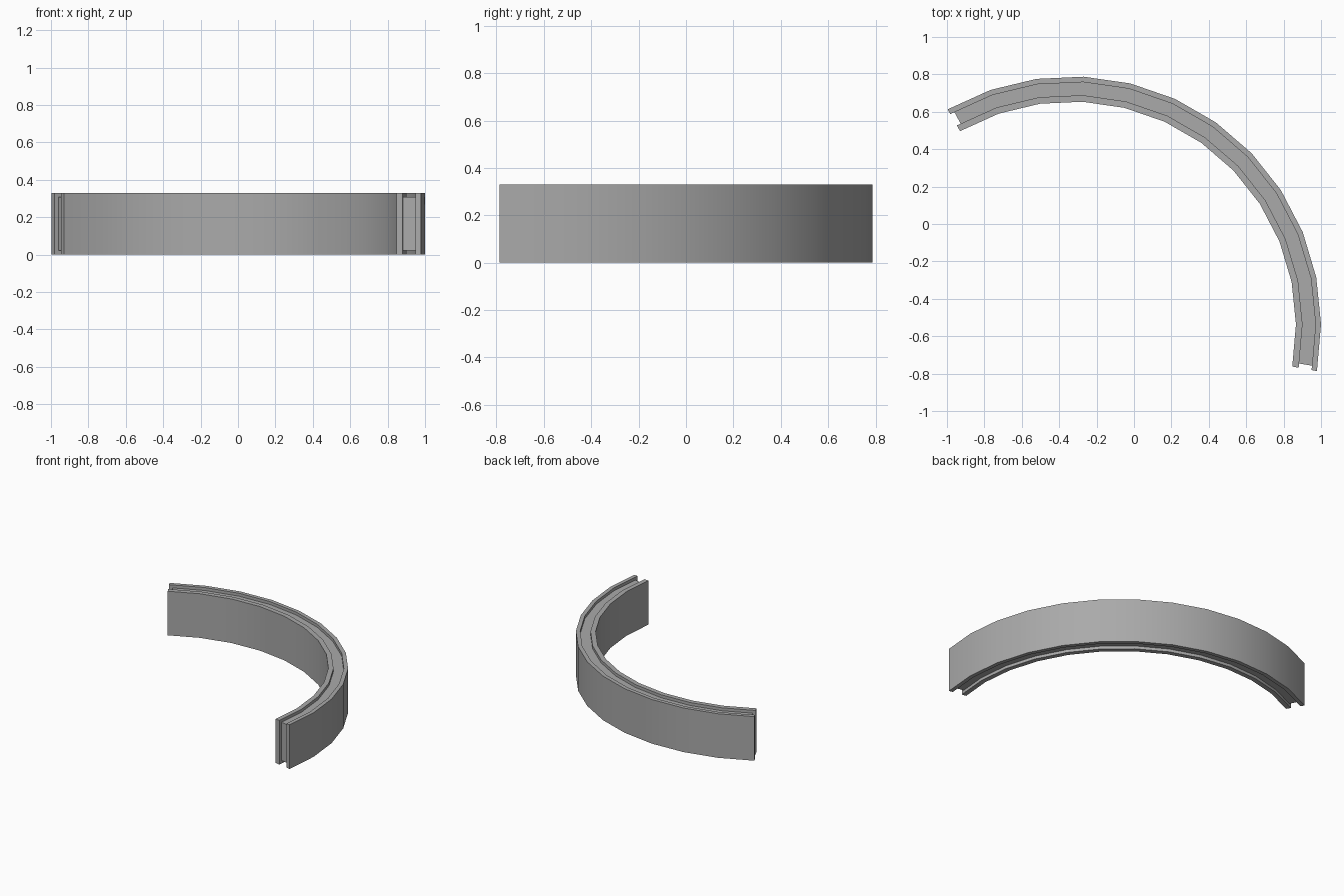
import bpy
import bmesh
from math import cos, sin, radians

# Remove the default cube
if "Cube" in bpy.data.objects:
    bpy.data.objects.remove(bpy.data.objects["Cube"], do_unlink=True)

CENTRE_X, CENTRE_Y = -0.334, -0.545
MIDDLE, HALF_SWEEP = 54.67, 65.1     # degrees
SEGMENTS = 12
HEIGHT = 0.33

grey = bpy.data.materials.new("panel grey")
grey.use_nodes = True
colour = (0.4, 0.4, 0.4, 1)
grey.diffuse_color = colour
grey.node_tree.nodes["Principled BSDF"].inputs["Base Color"].default_value = colour


def curved_slab(name, inner, outer, bottom, top, end_inset=0):
    """Sweep a rectangular section round the arc, closing both ends."""
    bm = bmesh.new()
    section = [(inner, bottom), (outer, bottom), (outer, top), (inner, top)]
    step = 2 * HALF_SWEEP / SEGMENTS
    rings = []
    for i in range(SEGMENTS + 1):
        angle = MIDDLE - HALF_SWEEP + i * step
        radius_scale = 1
        if end_inset and i in (0, SEGMENTS):
            # Slide the end along its straight facet
            angle += end_inset if i == 0 else -end_inset
            t = radians(step / 2)
            radius_scale = cos(t) / cos(t - radians(end_inset))
        a = radians(angle)
        rings.append([bm.verts.new((CENTRE_X + r * radius_scale * cos(a),
                                    CENTRE_Y + r * radius_scale * sin(a), z))
                      for r, z in section])
    for a, b in zip(rings, rings[1:]):
        for k in range(4):
            n = (k + 1) % 4
            bm.faces.new((a[k], a[n], b[n], b[k]))
    bm.faces.new(rings[0])
    bm.faces.new(rings[-1])
    bmesh.ops.recalc_face_normals(bm, faces=bm.faces)

    mesh = bpy.data.meshes.new(name)
    bm.to_mesh(mesh)
    bm.free()
    mesh.materials.append(grey)
    obj = bpy.data.objects.new(name, mesh)
    bpy.context.collection.objects.link(obj)
    bpy.ops.object.select_all(action="DESELECT")
    obj.select_set(True)
    bpy.context.view_layer.objects.active = obj
    bpy.ops.object.shade_smooth_by_angle(angle=radians(30))
    return obj


# Two full-height skins with a core recessed on every edge
curved_slab("outer_skin", 1.305, 1.334, 0, HEIGHT)
curved_slab("inner_skin", 1.2, 1.235, 0, HEIGHT)
curved_slab("recessed_core", 1.235, 1.305, 0.022, HEIGHT - 0.022, end_inset=1.05)
